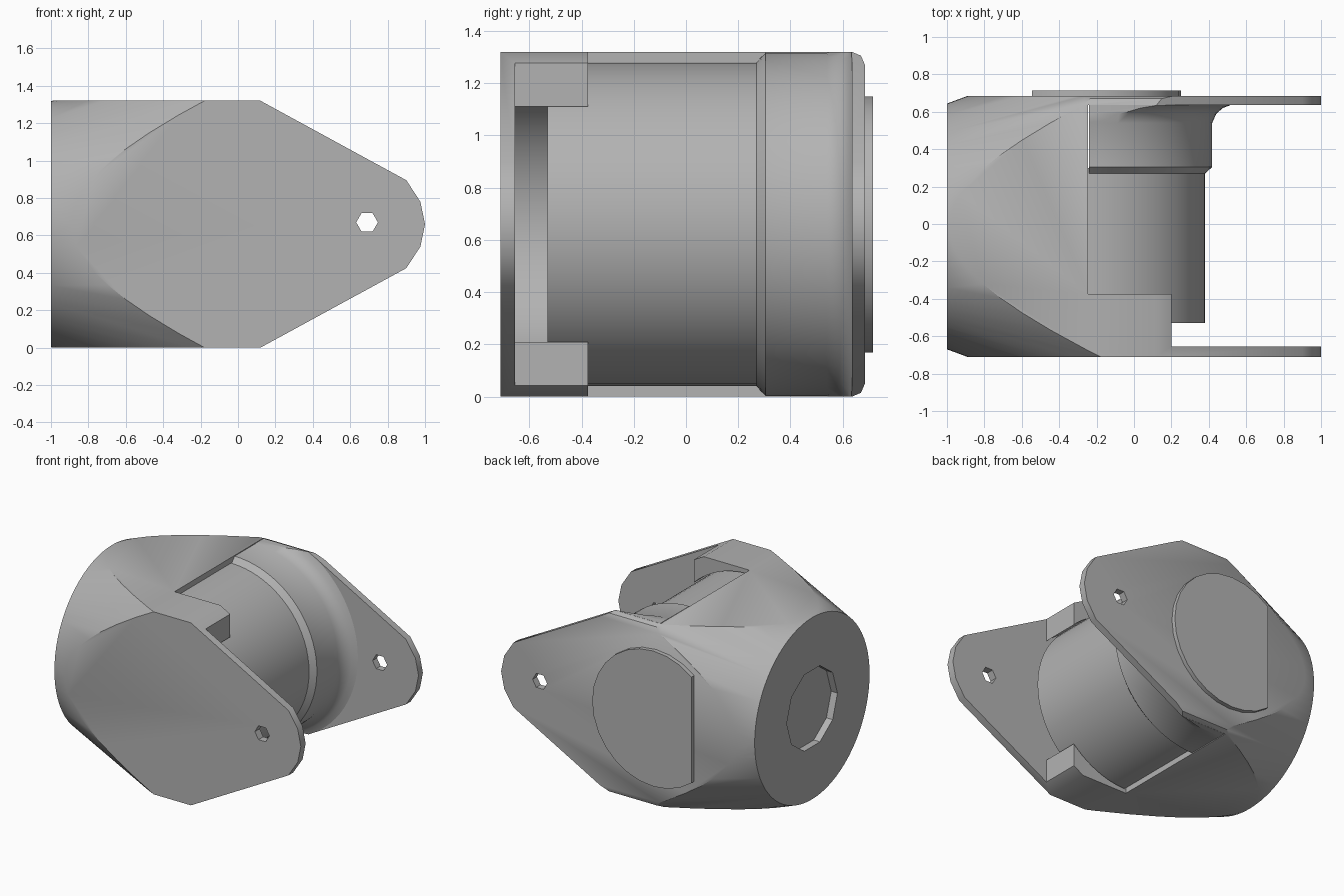
import bpy, bmesh
from math import sin, cos, pi, radians

cube = bpy.data.objects.get("Cube")
if cube:
    bpy.data.objects.remove(cube, do_unlink=True)

grey = bpy.data.materials.new("plain grey")
grey.use_nodes = True
COLOR = (0.45, 0.45, 0.45, 1)
grey.diffuse_color = COLOR
grey.node_tree.nodes["Principled BSDF"].inputs["Base Color"].default_value = COLOR

MID = 0.66          # height of the axis of symmetry
BORE_X = -0.24      # x of the drum axis
Y_MID = -0.013      # y of the cone axis


def loft(name, axis, rings):
    """Skin rings of (offset along axis, 2D profile) into a closed solid."""
    bm = bmesh.new()
    loops = []
    for off, prof in rings:
        loops.append([bm.verts.new((off, u, v) if axis == "X" else (u, off, v))
                      for u, v in prof])
    for a, b in zip(loops, loops[1:]):
        for i in range(len(a)):
            j = (i + 1) % len(a)
            bm.faces.new((a[i], a[j], b[j], b[i]))
    bm.faces.new(loops[0])
    bm.faces.new(loops[-1])
    bmesh.ops.recalc_face_normals(bm, faces=bm.faces)
    mesh = bpy.data.meshes.new(name)
    bm.to_mesh(mesh)
    bm.free()
    mesh.materials.append(grey)
    ob = bpy.data.objects.new(name, mesh)
    bpy.context.collection.objects.link(ob)
    return ob


def prism(name, axis, lo, hi, prof):
    return loft(name, axis, [(lo, prof), (hi, prof)])


def disc(cx, r, n=72, cz=MID):
    return [(cx + r * cos(2 * pi * i / n), cz + r * sin(2 * pi * i / n)) for i in range(n)]


def half_disc(r, n=40):
    """The +x half of a disc on the drum axis."""
    return [(BORE_X + r * sin(pi * i / n), MID - r * cos(pi * i / n)) for i in range(n + 1)]


def rect(a, b, c, d):
    return [(a, c), (b, c), (b, d), (a, d)]


def combine(ob, cutter, op="DIFFERENCE"):
    """Apply a boolean and discard the helper."""
    mod = ob.modifiers.new("cut", "BOOLEAN")
    mod.operation, mod.object, mod.solver = op, cutter, "EXACT"
    deps = bpy.context.evaluated_depsgraph_get()
    mesh = bpy.data.meshes.new_from_object(ob.evaluated_get(deps))
    ob.modifiers.clear()
    ob.data = mesh
    bpy.data.objects.remove(cutter, do_unlink=True)


def smooth(ob):
    bpy.ops.object.select_all(action="DESELECT")
    ob.select_set(True)
    bpy.context.view_layer.objects.active = ob
    bpy.ops.object.shade_smooth_by_angle(angle=radians(30))


# Side outline: square rear end, tapering to a rounded ear
upper = [(1.0, MID), (0.975, 0.78), (0.9, 0.895), (0.12, 1.32), (-1.0, 1.32)]
outline = upper + [(x, 2 * MID - z) for x, z in reversed(upper[1:])]

# Housing: block with softened back edges, turned to a cone at the -x end
section = [(-0.71, 0), (0.635, 0), (0.67, 0.015), (0.685, 0.05),
           (0.685, 1.27), (0.67, 1.305), (0.635, 1.32), (-0.71, 1.32)]
housing = prism("housing", "X", -1, 1.1, section)
combine(housing, prism("side_outline", "Y", -1, 1, outline), "INTERSECT")
cone = loft("cone", "X", [(-1, disc(Y_MID, 0.657)), (1.2, disc(Y_MID, 1.47))])
combine(housing, cone, "INTERSECT")

# Opening around the drum, gap between the ears, pocket in front of the drum
combine(housing, prism("opening", "Y", -0.375, 0.635, rect(-0.245, 1.2, -0.1, 1.5)))
combine(housing, prism("ear_gap", "Y", -0.655, -0.3, rect(0.2, 1.2, -0.1, 1.5)))
combine(housing, prism("front_pocket", "Y", -0.655, -0.36, half_disc(0.63)))
combine(housing, prism("deep_pocket", "Y", -0.655, -0.5, disc(BORE_X, 0.55)))

# Pin holes through both ears and a shallow recess in the end face
combine(housing, prism("pin_hole", "Y", -1, 1, disc(0.69, 0.058, 6, 0.67)))
combine(housing, prism("end_recess", "X", -1.1, -0.95, disc(Y_MID, 0.29, 10)))
smooth(housing)

# Drum
drum = prism("drum", "Y", -0.53, 0.3, disc(BORE_X, 0.62))
smooth(drum)

# Collar with chamfered lip and a flare into the back ear
steps = [(0.265, 0.615), (0.305, 0.658), (0.54, 0.658), (0.59, 0.68),
         (0.62, 0.715), (0.637, 0.76)]
collar = loft("collar", "Y", [(y, half_disc(r)) for y, r in steps])
combine(collar, prism("collar_trim", "Y", -1, 1, outline), "INTERSECT")
smooth(collar)

# Flat-sided cap on the back
cap_profile = [(max(x, -0.56), z) for x, z in disc(BORE_X, 0.49, 28)
               if x > -0.56 or abs(z - MID) > 0.33]
cap = prism("back_cap", "Y", 0.68, 0.715, cap_profile)
smooth(cap)
